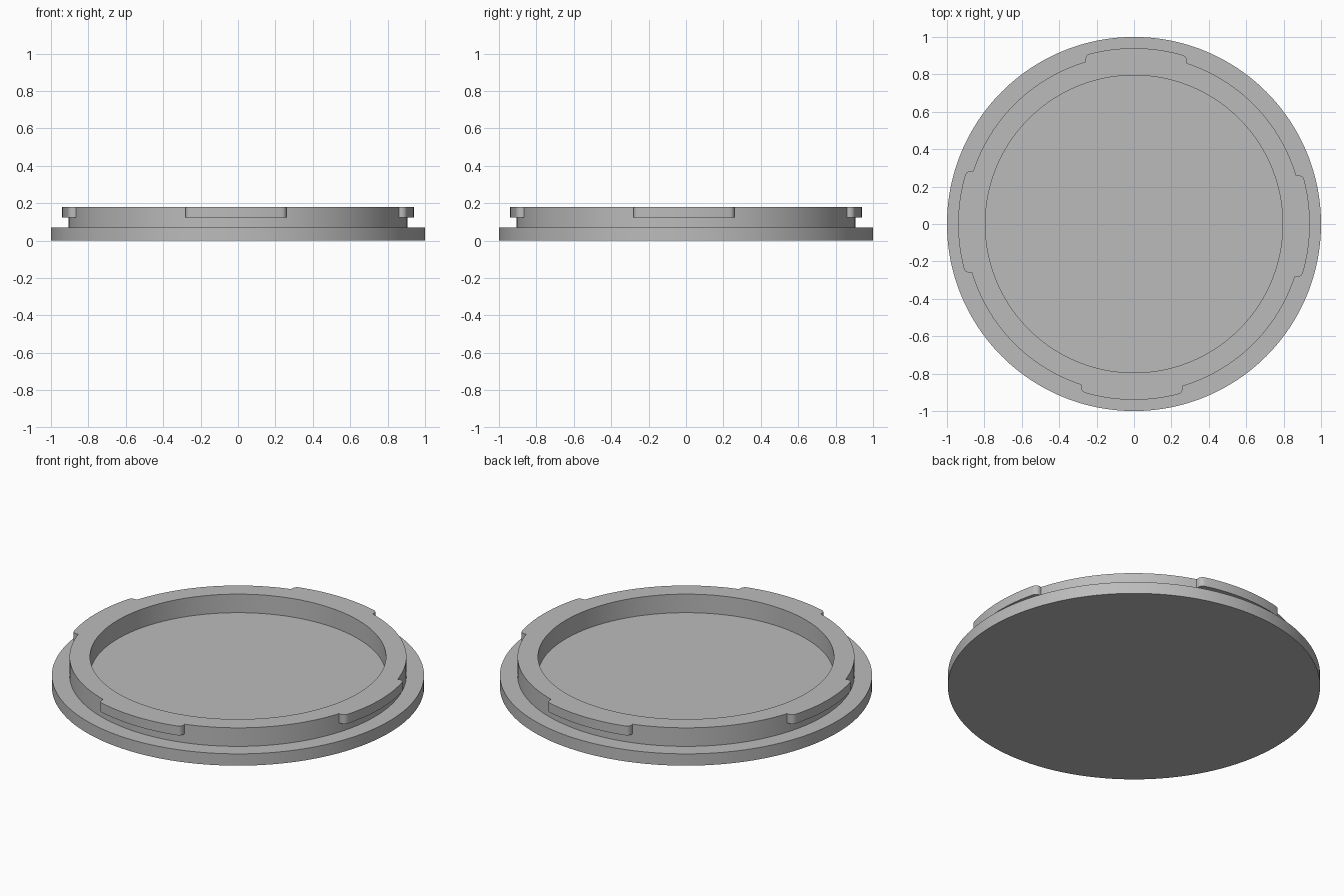
import bpy, bmesh
from math import sin, cos, pi, radians

cube = bpy.data.objects.get("Cube")
if cube:
    bpy.data.objects.remove(cube, do_unlink=True)

SEGMENTS = 192
RING_R, TAB_R, TOP = 0.905, 0.94, 0.18

grey = bpy.data.materials.new("plain grey")
grey.use_nodes = True
colour = (0.5, 0.5, 0.5, 1)
grey.diffuse_color = colour
grey.node_tree.nodes["Principled BSDF"].inputs["Base Color"].default_value = colour


def finish(name, bm):
    """Turn a bmesh into a smooth object with sharp corners."""
    bmesh.ops.recalc_face_normals(bm, faces=bm.faces)
    mesh = bpy.data.meshes.new(name)
    bm.to_mesh(mesh)
    bm.free()
    mesh.materials.append(grey)
    obj = bpy.data.objects.new(name, mesh)
    bpy.context.collection.objects.link(obj)
    bpy.ops.object.select_all(action="DESELECT")
    obj.select_set(True)
    bpy.context.view_layer.objects.active = obj
    bpy.ops.object.shade_smooth_by_angle(angle=radians(30))
    return obj


def lathe(name, profile):
    """Revolve an (r, z) profile; close each open end with a flat disc."""
    bm = bmesh.new()
    rings = [[bm.verts.new((r * cos(2 * pi * i / SEGMENTS), r * sin(2 * pi * i / SEGMENTS), z))
              for i in range(SEGMENTS)] for r, z in profile]
    for a, b in zip(rings, rings[1:]):
        for i in range(SEGMENTS):
            j = (i + 1) % SEGMENTS
            bm.faces.new((a[i], a[j], b[j], b[i]))
    bm.faces.new(rings[0])
    bm.faces.new(rings[-1])
    return finish(name, bm)


# Cap body: wide base disc, raised ring and recessed floor
lathe("cap_body", [(1, 0), (1, 0.07), (RING_R, 0.07), (RING_R, TOP),
                   (0.795, TOP), (0.795, 0.07)])


def arc(r, start, end, steps):
    """Points along an arc about the origin, angles from the front (-y)."""
    angles = [start + (end - start) * i / steps for i in range(steps + 1)]
    return [(r * sin(a), -r * cos(a)) for a in angles]


def rounded_corner(x, side, r=0.03):
    """Quarter-round outer corner of a tab, from its flat end to its rim."""
    cx = x - side * r
    cy = -((TAB_R - r) ** 2 - cx ** 2) ** 0.5
    return [(cx + side * r * cos(t), cy - r * sin(t))
            for t in (radians(75) * i / 8 for i in range(9))]


# Bayonet tabs: four thin lugs hooked out from the top of the ring
LEFT, RIGHT = -0.282, 0.26
for name, turn in (("front", 0), ("left", 1), ("back", 2), ("right", 3)):
    outline = arc(RING_R - 0.004, radians(16.6), radians(-18.2), 24)
    outline += rounded_corner(LEFT, -1)
    outline += arc(TAB_R, radians(-15.2), radians(13.8), 24)
    outline += reversed(rounded_corner(RIGHT, 1))
    bm = bmesh.new()
    base = bm.faces.new([bm.verts.new((x, y, 0.125)) for x, y in outline])
    lug = bmesh.ops.extrude_face_region(bm, geom=[base])["geom"]
    bmesh.ops.translate(bm, vec=(0, 0, TOP - 0.125),
                        verts=[v for v in lug if isinstance(v, bmesh.types.BMVert)])
    tab = finish(name + "_locking_tab", bm)
    tab.rotation_euler.z = turn * pi / 2
